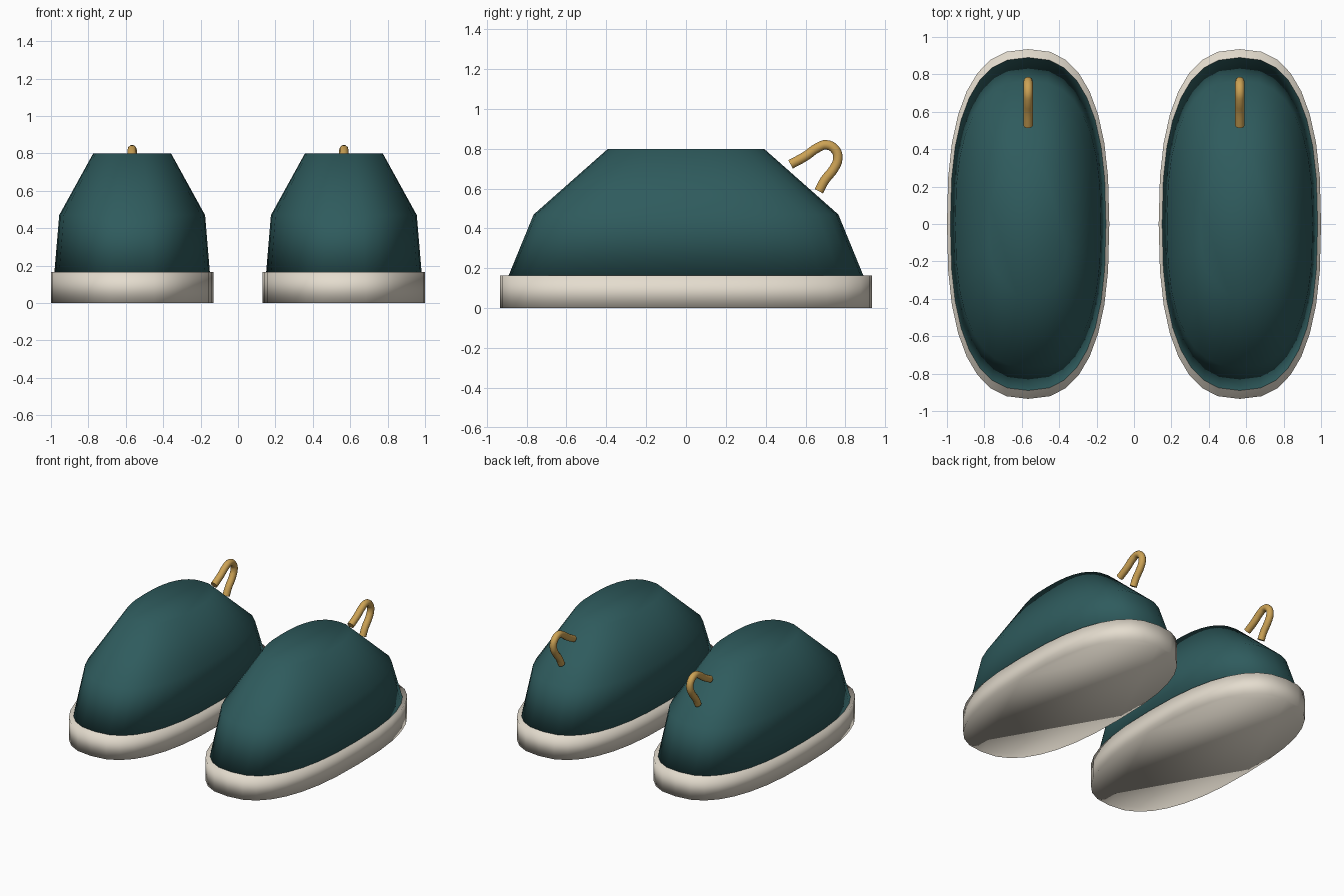
import bpy, bmesh
from math import sin, cos, pi, copysign

if "Cube" in bpy.data.objects:
    bpy.data.objects.remove(bpy.data.objects["Cube"])

SEGMENTS, POWER = 32, 2.5


def material(name, rgb):
    m = bpy.data.materials.new(name)
    m.diffuse_color = (*rgb, 1)
    m.use_nodes = True
    m.node_tree.nodes["Principled BSDF"].inputs["Base Color"].default_value = m.diffuse_color
    return m


TEAL = material("teal_fabric", (0.028, 0.105, 0.11))
CREAM = material("cream_rubber", (0.78, 0.72, 0.62))
TAN = material("tan_cord", (0.60, 0.36, 0.09))


def spow(v):
    return copysign(abs(v) ** (2 / POWER), v)


def loft(name, cx, rings, mat):
    """Stack rounded-oval rings (half width, half length, z) and cap both ends."""
    bm = bmesh.new()
    loops = []
    for a, b, z in rings:
        loops.append([bm.verts.new((cx + a * spow(cos(2 * pi * i / SEGMENTS)),
                                    b * spow(sin(2 * pi * i / SEGMENTS)), z))
                      for i in range(SEGMENTS)])
    for lo, hi in zip(loops, loops[1:]):
        for i in range(SEGMENTS):
            j = (i + 1) % SEGMENTS
            bm.faces.new((lo[i], lo[j], hi[j], hi[i]))
    bm.faces.new(loops[0][::-1])
    bm.faces.new(loops[-1])
    for f in bm.faces:
        f.smooth = True
    me = bpy.data.meshes.new(name)
    bm.to_mesh(me)
    bm.free()
    me.materials.append(mat)
    ob = bpy.data.objects.new(name, me)
    bpy.context.collection.objects.link(ob)


def pull_loop(name, cx, path, radius):
    """Bent cord swept along a path in the y-z plane."""
    cu = bpy.data.curves.new(name, 'CURVE')
    cu.dimensions = '3D'
    cu.bevel_depth = radius
    cu.bevel_resolution = 3
    cu.resolution_u = 4
    cu.use_fill_caps = True
    sp = cu.splines.new('BEZIER')
    sp.bezier_points.add(len(path) - 1)
    for p, (y, z) in zip(sp.bezier_points, path):
        p.co = (cx, y, z)
        p.handle_left_type = p.handle_right_type = 'AUTO'
    cu.materials.append(TAN)
    ob = bpy.data.objects.new(name, cu)
    bpy.context.collection.objects.link(ob)


LOOP_PATH = [(0.525, 0.722), (0.60, 0.763), (0.66, 0.805), (0.705, 0.82),
             (0.75, 0.795), (0.762, 0.75), (0.742, 0.70), (0.695, 0.64),
             (0.667, 0.587)]

for side, cx in (("left", -0.566), ("right", 0.566)):
    # flat sole slab
    loft(side + "_sole", cx, [(0.434, 0.935, 0), (0.434, 0.935, 0.165)], CREAM)
    # tapered upper
    loft(side + "_upper", cx, [(0.416, 0.892, 0.16), (0.39, 0.765, 0.47),
                               (0.208, 0.392, 0.80)], TEAL)
    # heel pull loop
    pull_loop(side + "_heel_loop", cx, LOOP_PATH, 0.025)
